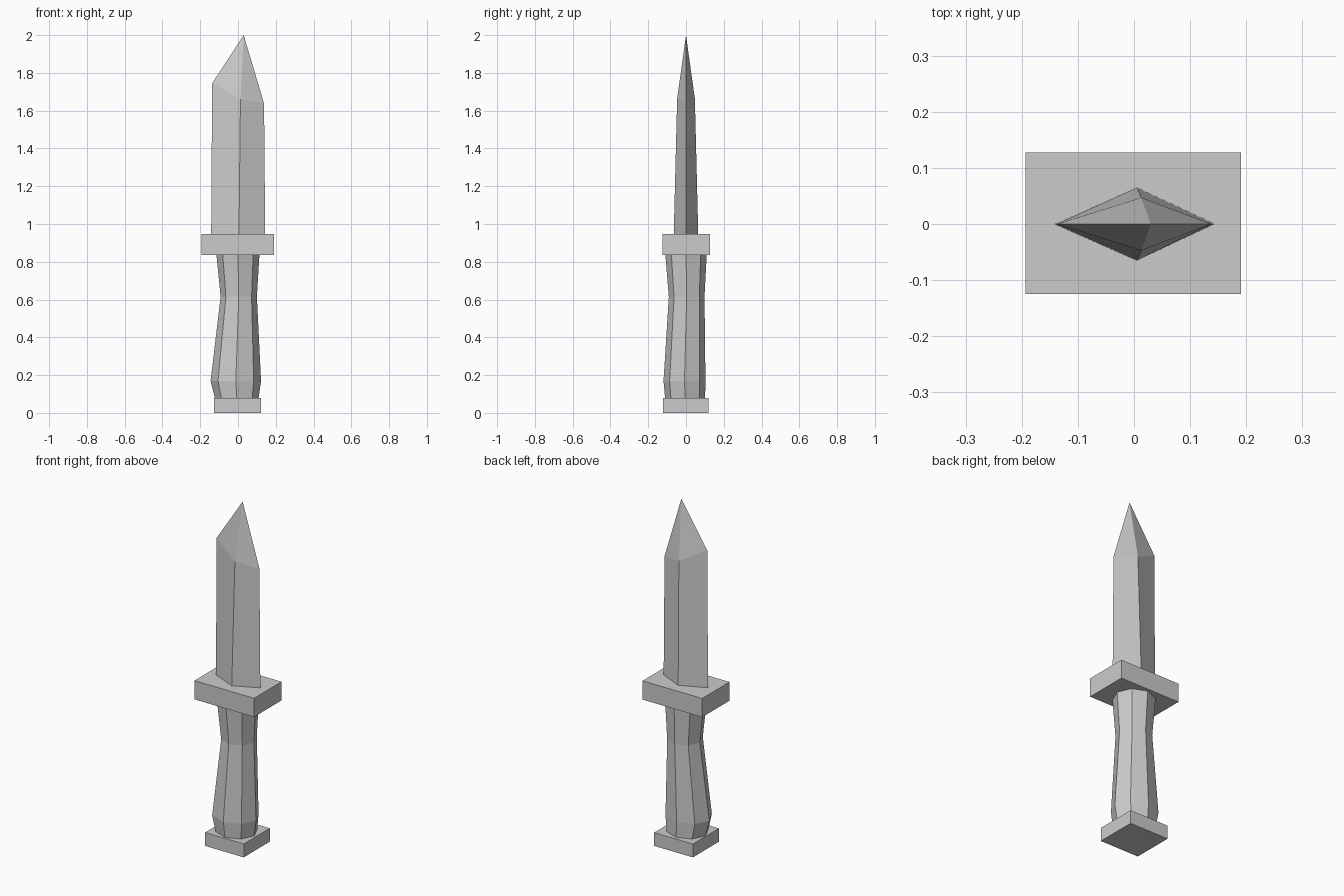
import bpy, bmesh
from math import sin, cos, pi

if "Cube" in bpy.data.objects:
    bpy.data.objects.remove(bpy.data.objects["Cube"])

steel = bpy.data.materials.new("grey")
steel.diffuse_color = (0.6, 0.6, 0.6, 1)
steel.use_nodes = True
steel.node_tree.nodes["Principled BSDF"].inputs["Base Color"].default_value = steel.diffuse_color


def loft(name, rings, tip=None):
    """Skin a stack of equal-sized rings, closed by caps or a tip point."""
    bm = bmesh.new()
    loops = [[bm.verts.new(p) for p in ring] for ring in rings]
    n = len(loops[0])
    for a, b in zip(loops, loops[1:]):
        for i in range(n):
            j = (i + 1) % n
            bm.faces.new((a[i], a[j], b[j], b[i]))
    bm.faces.new(loops[0][::-1])
    top = loops[-1]
    if tip:
        t = bm.verts.new(tip)
        for i in range(n):
            bm.faces.new((top[i], top[(i + 1) % n], t))
    else:
        bm.faces.new(top)
    bmesh.ops.recalc_face_normals(bm, faces=bm.faces)
    mesh = bpy.data.meshes.new(name)
    bm.to_mesh(mesh)
    bm.free()
    mesh.materials.append(steel)
    obj = bpy.data.objects.new(name, mesh)
    bpy.context.collection.objects.link(obj)
    return obj


def block(name, x0, x1, y0, y1, z0, z1):
    loft(name, [[(x0, y0, z), (x1, y0, z), (x1, y1, z), (x0, y1, z)]
                for z in (z0, z1)])


def octagon(x0, x1, y0, y1, z):
    cx, cy, rx, ry = (x0 + x1) / 2, (y0 + y1) / 2, (x1 - x0) / 2, (y1 - y0) / 2
    return [(cx + rx * cos(k * pi / 4), cy + ry * sin(k * pi / 4), z)
            for k in range(8)]


# Pommel and guard
block("pommel", -0.127, 0.122, -0.121, 0.118, 0.0, 0.078)
block("guard", -0.193, 0.191, -0.125, 0.127, 0.837, 0.946)

# Eight-sided waisted grip
loft("grip", [octagon(-0.120, 0.108, -0.110, 0.101, 0.07),
              octagon(-0.145, 0.122, -0.119, 0.103, 0.17),
              octagon(-0.092, 0.100, -0.091, 0.098, 0.615),
              octagon(-0.115, 0.114, -0.110, 0.110, 0.845)])

# Diamond-section blade with a slanted shoulder and off-centre point
loft("blade", [[(-0.142, 0, 0.94), (0.005, -0.065, 0.94),
                (0.144, 0, 0.94), (0.005, 0.065, 0.94)],
               [(-0.137, 0, 1.745), (0.013, -0.047, 1.662),
                (0.138, 0, 1.638), (0.013, 0.047, 1.662)]],
     tip=(0.03, 0, 2.0))
